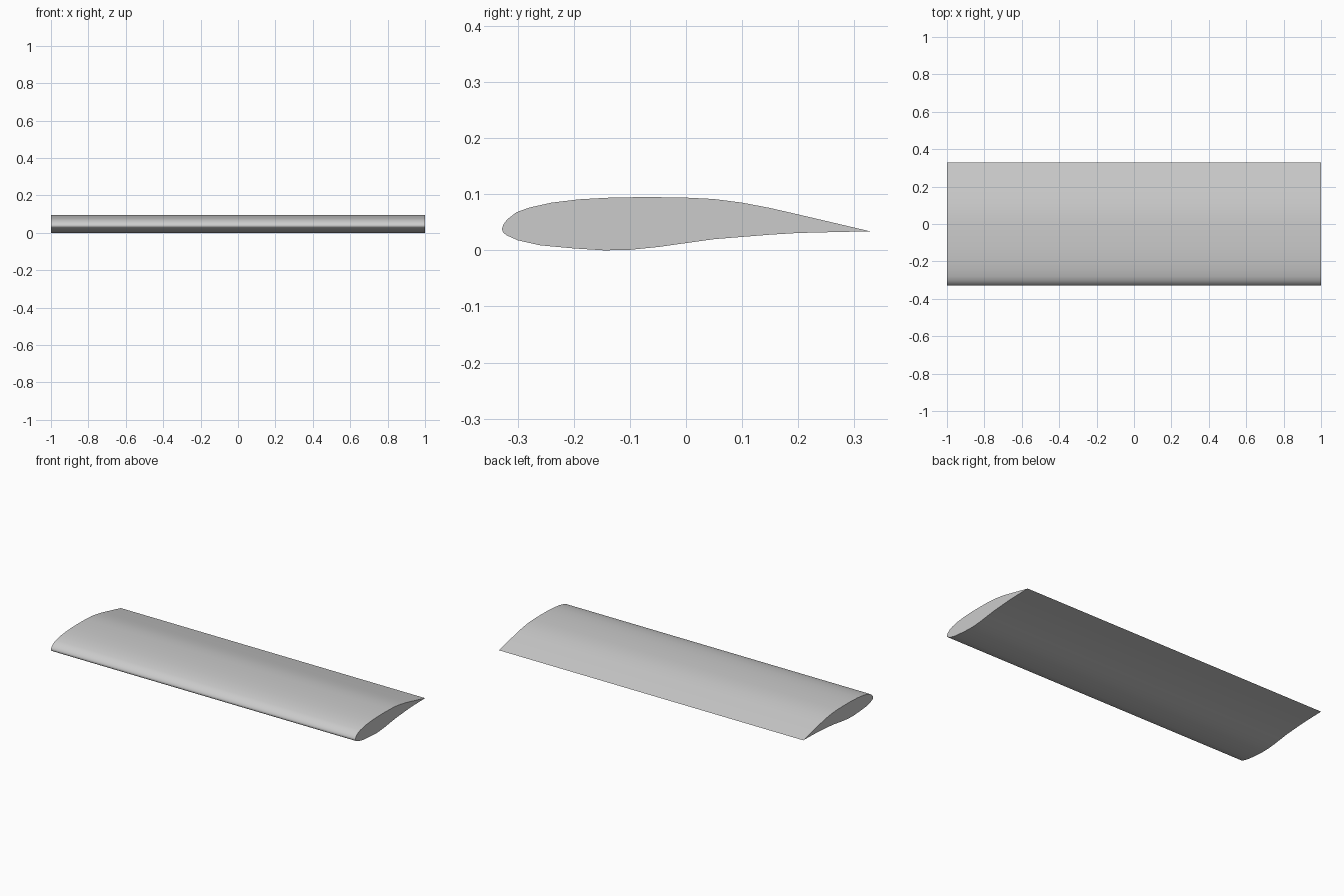
import bpy, bmesh, math

if "Cube" in bpy.data.objects:
    bpy.data.objects.remove(bpy.data.objects["Cube"])

HALF_SPAN = 1.0

# Airfoil section (y, z): upper skin from nose to tail, then lower skin back
upper = [(-0.328, 0.038), (-0.326, 0.045), (-0.319, 0.055), (-0.302, 0.068),
         (-0.280, 0.076), (-0.240, 0.085), (-0.190, 0.091), (-0.130, 0.0943),
         (-0.065, 0.095), (0.000, 0.094), (0.050, 0.0915), (0.100, 0.085),
         (0.150, 0.0755), (0.200, 0.064), (0.260, 0.050), (0.328, 0.034)]
lower = [(0.260, 0.0325), (0.200, 0.031), (0.150, 0.028), (0.100, 0.024),
         (0.050, 0.020), (0.000, 0.013), (-0.050, 0.006), (-0.100, 0.001),
         (-0.145, 0.0), (-0.200, 0.0035), (-0.260, 0.009), (-0.300, 0.018),
         (-0.320, 0.027), (-0.326, 0.032)]

# Wing: the section swept along the span
bm = bmesh.new()
section = bm.faces.new([bm.verts.new((-HALF_SPAN, y, z)) for y, z in upper + lower])
swept = bmesh.ops.extrude_face_region(bm, geom=[section], use_keep_orig=True)
tip_verts = [g for g in swept["geom"] if isinstance(g, bmesh.types.BMVert)]
bmesh.ops.translate(bm, verts=tip_verts, vec=(2 * HALF_SPAN, 0, 0))
bmesh.ops.recalc_face_normals(bm, faces=bm.faces)
mesh = bpy.data.meshes.new("wing")
bm.to_mesh(mesh)
bm.free()

wing = bpy.data.objects.new("wing", mesh)
bpy.context.collection.objects.link(wing)

# Smooth skin with crisp end caps and trailing edge
bpy.context.view_layer.objects.active = wing
wing.select_set(True)
bpy.ops.object.shade_smooth_by_angle(angle=math.radians(45))
